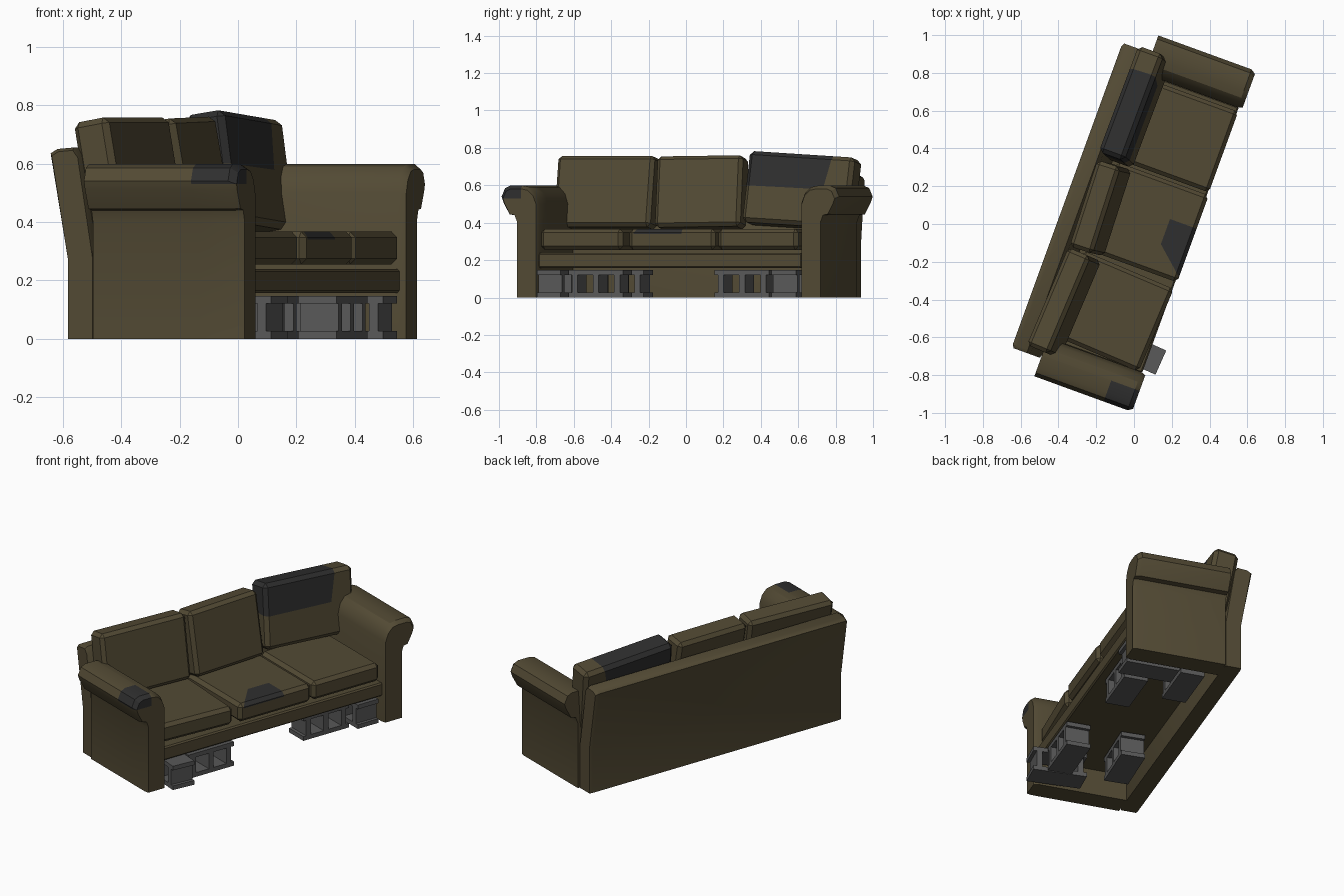
import bpy, bmesh, math
from mathutils import Matrix, Vector, Euler

if "Cube" in bpy.data.objects:
    bpy.data.objects.remove(bpy.data.objects["Cube"])

TURN = Matrix.Rotation(math.radians(-20), 4, 'Z')   # whole sofa is turned; built facing +x
MID = 0.022                                         # centre of the sofa along its length


def material(name, rgb):
    m = bpy.data.materials.new(name)
    m.diffuse_color = (*rgb, 1)
    m.use_nodes = True
    m.node_tree.nodes["Principled BSDF"].inputs["Base Color"].default_value = m.diffuse_color
    return m


FABRIC = material("fabric", (0.085, 0.068, 0.034))
PATCH = material("dark_patch", (0.028, 0.028, 0.028))
CONCRETE = material("concrete", (0.10, 0.10, 0.10))


def finish(name, bm, mat, patch=()):
    """Cut patch outline with planes (point, normal), colour what is inside, make the object."""
    for co, no in patch:
        bmesh.ops.bisect_plane(bm, geom=bm.verts[:] + bm.edges[:] + bm.faces[:],
                               plane_co=co, plane_no=no, dist=1e-5)
    if patch:
        for f in bm.faces:
            c = f.calc_center_median()
            if all((c - Vector(co)).dot(Vector(no)) > 0 for co, no in patch):
                f.material_index = 1
    bmesh.ops.recalc_face_normals(bm, faces=bm.faces)
    bm.transform(TURN)
    me = bpy.data.meshes.new(name)
    bm.to_mesh(me)
    bm.free()
    me.materials.append(mat)
    me.materials.append(PATCH)
    ob = bpy.data.objects.new(name, me)
    bpy.context.collection.objects.link(ob)
    return ob


def add_box(bm, size, mat=Matrix()):
    return bmesh.ops.create_cube(bm, size=1, matrix=mat @ Matrix.Diagonal((*size, 1)))["verts"]


def cushion(name, loc, size, rot=(0, 0, 0), bevel=0.02, patch=()):
    bm = bmesh.new()
    add_box(bm, size)
    bmesh.ops.bevel(bm, geom=bm.edges[:], offset=bevel, segments=1, affect='EDGES')
    r = Euler([math.radians(v) for v in rot]).to_matrix().to_4x4()
    bm.transform(Matrix.Translation(loc) @ r)
    return finish(name, bm, FABRIC, patch)


def loft(name, rings, patch=()):
    """Join equal-length rings of points into a capped solid."""
    bm = bmesh.new()
    vs = [[bm.verts.new(p) for p in r] for r in rings]
    n = len(vs[0])
    for r0, r1 in zip(vs, vs[1:]):
        for i in range(n):
            bm.faces.new((r0[i], r0[(i + 1) % n], r1[(i + 1) % n], r1[i]))
    bm.faces.new(vs[0])
    bm.faces.new(vs[-1])
    return finish(name, bm, FABRIC, patch)


# Rolled arms: (distance from centre, height)
arm = [(0.745, 0), (0.745, 0.50), (0.765, 0.555), (0.80, 0.59), (0.84, 0.598), (0.91, 0.598),
       (0.94, 0.585), (0.96, 0.54), (0.95, 0.51), (0.915, 0.445), (0.885, 0.44), (0.87, 0.40), (0.87, 0)]
arm_in = [(0.82 + (d - 0.82) * 0.88, z if z == 0 else 0.45 + (z - 0.45) * 0.88) for d, z in arm]
for side, label in ((-1, "left_arm"), (1, "right_arm")):
    rings = [[(a, MID + side * d, z) for d, z in prof]
             for a, prof in ((-0.22, arm), (0.305, arm), (0.33, arm_in))]
    worn = [((0.17, 0, 0), (1, 0, 0)), ((0, -0.82, 0), (0, -1, 0)),
            ((0, 0, 0.53), (0, 0, 1))] if side < 0 else ()
    loft(label, rings, worn)

# Leaning back panel with chamfered ends
back = [(-0.32, 0), (-0.32, 0.28), (-0.385, 0.635), (-0.36, 0.65), (-0.30, 0.655),
        (-0.28, 0.63), (-0.22, 0.28), (-0.22, 0)]
back_in = [(-0.28 + (a + 0.28) * 0.9, z * 0.985) for a, z in back]
loft("back_panel", [[(a, MID + b, z) for a, z in prof] for b, prof in
                    ((-0.858, back_in), (-0.84, back), (0.84, back), (0.858, back_in))])

# Seat deck and front rail
cushion("seat_deck", (0.0, MID, 0.198), (0.62, 1.50, 0.082), bevel=0.008)

# Seat cushions
spot = [((0.17, 0, 0), (1, 0, 0)), ((0, 0.09, 0), (0, -1, 0)), ((0, -0.19, 0), (0, 1, 0)),
        ((0.18, -0.06, 0), (0.66, 0.75, 0)), ((0, 0, 0.34), (0, 0, 1))]
cushion("seat_cushion_right", (0.055, 0.52, 0.311), (0.52, 0.455, 0.112))
cushion("seat_cushion_middle", (0.06, 0.033, 0.311), (0.52, 0.49, 0.112), patch=spot)
cushion("seat_cushion_left", (0.043, -0.475, 0.311), (0.52, 0.475, 0.112), (0, 0, -3))

# Back cushions
worn_top = [((0, 0, 0.615), (0, 0.05, 1)), ((0, 0.76, 0.7), (0, -1, 0.25))]
cushion("back_cushion_right", (-0.205, 0.585, 0.568), (0.145, 0.60, 0.385), (-3.5, -9, 0), 0.022, worn_top)
cushion("back_cushion_middle", (-0.195, 0.018, 0.560), (0.13, 0.48, 0.385), (0.8, -10, 2))
cushion("back_cushion_left", (-0.205, -0.52, 0.560), (0.13, 0.56, 0.385), (0, -10, -3))


# Hollow concrete blocks used as legs: two slabs joined by three webs
def block(name, a, b, turn):
    L, W, H, t = 0.31, 0.14, 0.147, 0.026
    bm = bmesh.new()
    m = Matrix.Translation((a, b, 0)) @ Matrix.Rotation(math.radians(turn), 4, 'Z')
    for z in (t / 2, H - t / 2):
        add_box(bm, (L, W, t), m @ Matrix.Translation((0, 0, z)))
    for x in (-L / 2 + 0.035, 0, L / 2 - 0.035):
        add_box(bm, (0.032, W, H - 2 * t + 0.004), m @ Matrix.Translation((x, 0, H / 2)))
    finish(name, bm, CONCRETE)


for i, spec in enumerate([(0.195, 0.415, 90), (0.155, 0.67, 0), (-0.085, 0.57, 90),
                          (0.24, -0.40, 90), (0.23, -0.63, -4), (-0.09, -0.40, 88)]):
    block(f"concrete_block_{i + 1}", *spec)

# Soft shading with crisp edges on the upholstery
for ob in bpy.context.collection.objects:
    if not ob.name.startswith("concrete"):
        bpy.ops.object.select_all(action='DESELECT')
        ob.select_set(True)
        bpy.context.view_layer.objects.active = ob
        bpy.ops.object.shade_smooth_by_angle(angle=math.radians(30))
